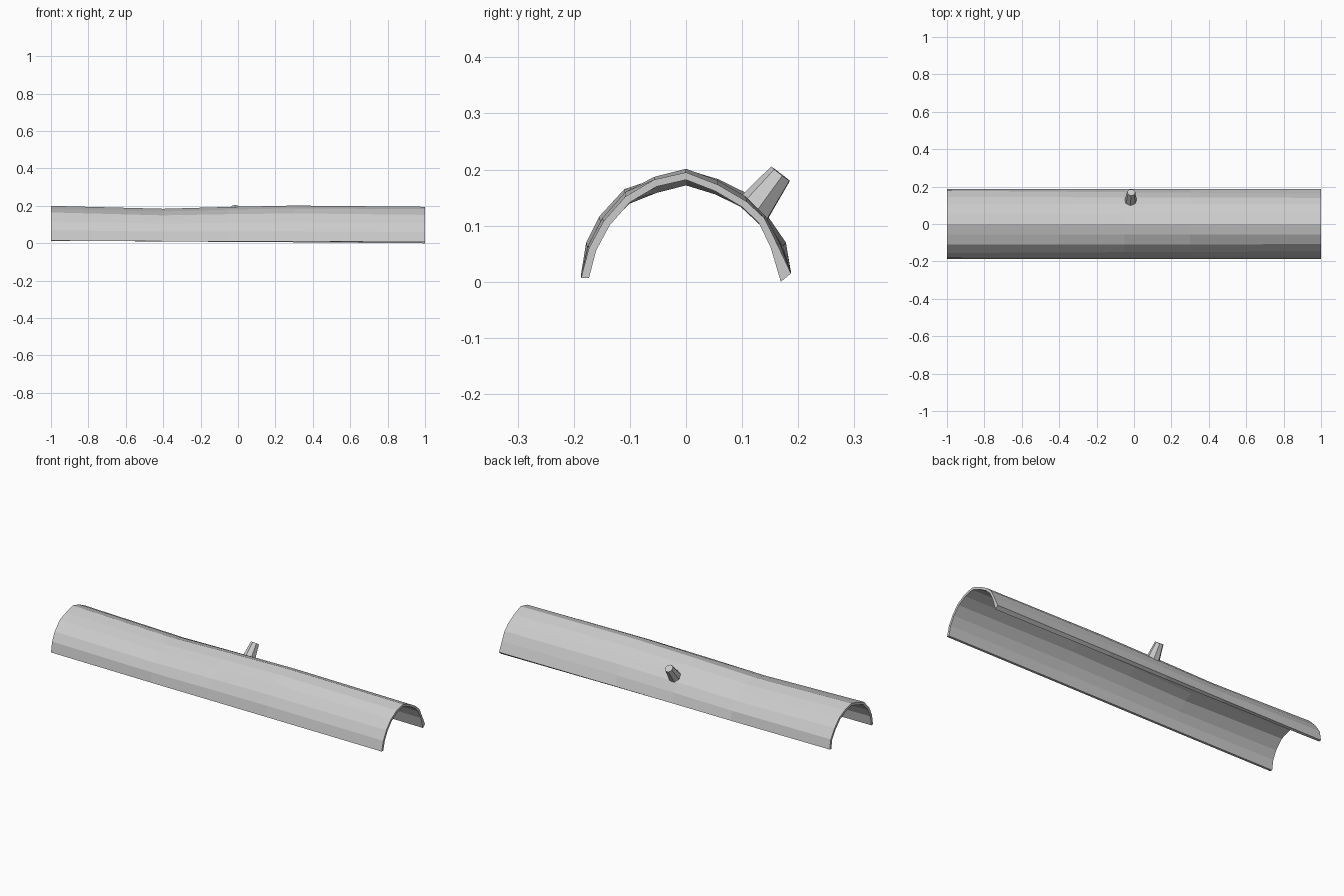
import bpy, bmesh
from mathutils import Vector, Matrix

if "Cube" in bpy.data.objects:
    bpy.data.objects.remove(bpy.data.objects["Cube"])

# Arch cross-sections (y, z) at the two ends of the hollow log
left_end = [(-.187, .014), (-.178, .07), (-.155, .116), (-.11, .165), (-.057, .183), (0, .2),
            (.057, .183), (.104, .16), (.145, .118), (.178, .07), (.187, .018)]
right_end = [(-.187, .007), (-.173, .06), (-.147, .108), (-.108, .152), (-.057, .182), (0, .195),
             (.057, .173), (.108, .143), (.14, .113), (.163, .066), (.187, .015)]

# Stations along the log: x, blend between ends, crown height offset
stations = [(-1, 0, 0), (-.4, .35, -.014), (-.05, .55, -.003), (.3, .7, .005), (1, 1, 0)]


def section(x, t, dz):
    outer = []
    for (ya, za), (yb, zb) in zip(left_end, right_end):
        z = za + (zb - za) * t
        outer.append(Vector((x, ya + (yb - ya) * t, z + dz * z / .2)))
    inner = [Vector((x, p.y * .925, p.z * .932)) for p in outer]
    inner[-1].z -= .014 * t
    inner[-1].y -= .004 * t
    return outer + inner[::-1]


def finish(name, bm):
    bmesh.ops.recalc_face_normals(bm, faces=bm.faces)
    mesh = bpy.data.meshes.new(name)
    bm.to_mesh(mesh)
    bm.free()
    ob = bpy.data.objects.new(name, mesh)
    bpy.context.collection.objects.link(ob)
    return ob


# Half-log bark shell: loft through the stations, strip caps on both ends
bm = bmesh.new()
rings = [[bm.verts.new(p) for p in section(*s)] for s in stations]
n = len(rings[0])
for a, b in zip(rings, rings[1:]):
    for i in range(n):
        j = (i + 1) % n
        bm.faces.new((a[i], a[j], b[j], b[i]))
for r in (rings[0], rings[-1]):
    for i in range(n // 2 - 1):
        bm.faces.new((r[i], r[i + 1], r[n - 2 - i], r[n - 1 - i]))
finish("log_shell", bm)

# Broken branch stub on the back of the log
base, tip = Vector((-.018, .117, .124)), Vector((-.015, .169, .192))
axis = tip - base
rot = axis.to_track_quat('Z', 'Y').to_matrix().to_4x4()
bm = bmesh.new()
bmesh.ops.create_cone(bm, cap_ends=True, segments=7, radius1=.034, radius2=.022,
                      depth=axis.length,
                      matrix=Matrix.Translation((base + tip) / 2) @ rot)
finish("branch_stub", bm)
